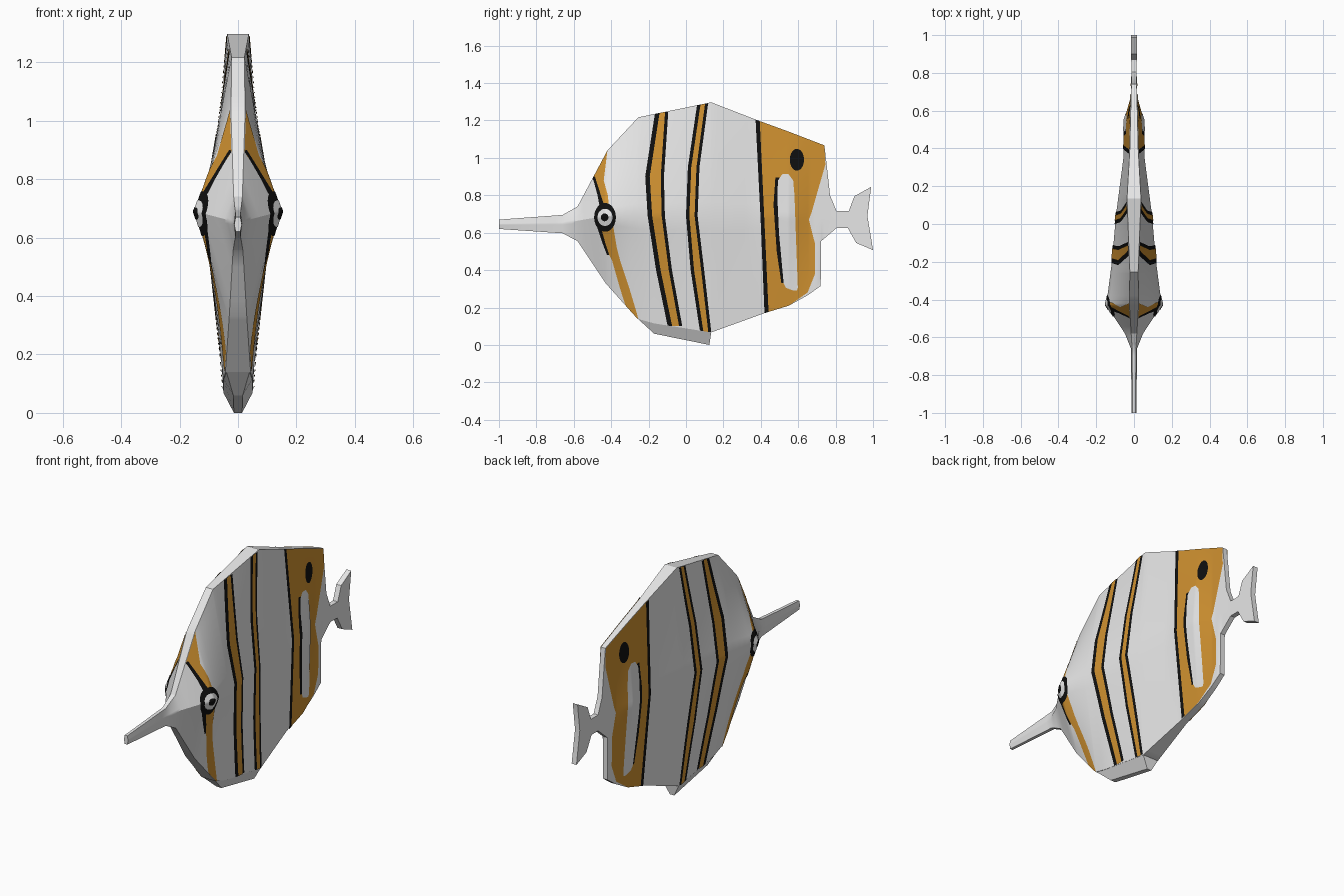
import bpy, bmesh, math

if "Cube" in bpy.data.objects:
    bpy.data.objects.remove(bpy.data.objects["Cube"])


def material(name, rgb):
    m = bpy.data.materials.new(name)
    m.diffuse_color = (*rgb, 1)
    m.use_nodes = True
    m.node_tree.nodes["Principled BSDF"].inputs["Base Color"].default_value = m.diffuse_color
    return m


WHITE = material("white", (0.8, 0.8, 0.8))
ORANGE = material("orange", (0.63, 0.285, 0.03))
BLACK = material("black", (0.005, 0.005, 0.005))


def make(name, verts, faces, mat, recalc=True):
    me = bpy.data.meshes.new(name)
    me.from_pydata(verts, [], faces)
    if recalc:
        bm = bmesh.new()
        bm.from_mesh(me)
        bmesh.ops.recalc_face_normals(bm, faces=bm.faces)
        bm.to_mesh(me)
        bm.free()
    me.materials.append(mat)
    ob = bpy.data.objects.new(name, me)
    bpy.context.collection.objects.link(ob)
    bpy.ops.object.select_all(action='DESELECT')
    ob.select_set(True)
    bpy.context.view_layer.objects.active = ob
    bpy.ops.object.shade_smooth_by_angle(angle=math.radians(30))
    return ob


def lerp(pts, v):
    """Piecewise linear lookup in a list of (key, value)."""
    if v <= pts[0][0]:
        return pts[0][1]
    for (a, fa), (b, fb) in zip(pts, pts[1:]):
        if v <= b:
            return fa + (fb - fa) * (v - a) / (b - a)
    return pts[-1][1]


# Body curves along y: outline, ridge height, half widths
TOP = [(-1, .67), (-.66, .695), (-.58, .74), (-.42, 1.04), (-.255, 1.217), (.135, 1.297),
       (.385, 1.2), (.55, 1.14), (.74, 1.067), (.752, .965), (.77, .8), (.805, .715), (.87, .715)]
BOT = [(-1, .62), (-.66, .597), (-.58, .555), (-.43, .33), (-.26, .14), (-.17, .115),
       (.135, .067), (.42, .17), (.55, .21), (.65, .265), (.72, .315), (.723, .555),
       (.805, .625), (.87, .625)]
MID = [(-1, .645), (-.66, .65), (-.43, .69), (.5, .69), (.8, .67)]
WIDE = [(-1, .013), (-.66, .016), (-.58, .048), (-.43, .147), (-.2, .117), (.05, .095),
        (.35, .056), (.55, .05), (.66, .018), (.8, .014)]
RIM_TOP = [(-1, .008), (-.66, .01), (-.43, .024), (-.255, .022), (.135, .037), (.4, .022), (.74, .014)]
RIM_BOT = [(-1, .008), (-.66, .01), (-.43, .03), (-.17, .05), (.13, .05), (.4, .022), (.74, .014)]


def half_width(y, z):
    m, w = lerp(MID, y), lerp(WIDE, y)
    end, rim = (lerp(TOP, y), lerp(RIM_TOP, y)) if z > m else (lerp(BOT, y), lerp(RIM_BOT, y))
    t = min(1, abs(z - m) / max(1e-6, abs(end - m)))
    return w + (rim - w) * t


# Body with snout and tail root
knots = sorted({p[0] for c in (TOP, BOT, MID, WIDE, RIM_TOP, RIM_BOT) for p in c})
ys = []
for a, b in zip(knots, knots[1:]):
    n = max(1, math.ceil((b - a) / .04))
    ys += [a + (b - a) * i / n for i in range(n)]
ys.append(knots[-1])
N = 8
verts, faces = [], []
for y in ys:
    b, m, t = lerp(BOT, y), lerp(MID, y), lerp(TOP, y)
    zs = [b + (m - b) * i / N for i in range(N)] + [m + (t - m) * i / N for i in range(N + 1)]
    verts += [(half_width(y, z), y, z) for z in zs]
    verts += [(-half_width(y, z), y, z) for z in reversed(zs)]
R = 2 * (2 * N + 1)
for s in range(len(ys) - 1):
    for k in range(R):
        l = (k + 1) % R
        faces.append((s * R + k, s * R + l, (s + 1) * R + l, (s + 1) * R + k))
faces += [tuple(range(R)), tuple(range((len(ys) - 1) * R, len(ys) * R))]
make("body", verts, faces, WHITE)


def plate(name, outline):
    """Closed slab from (y, z, half width) outline points."""
    n = len(outline)
    v = [(s * w, y, z) for s in (1, -1) for y, z, w in outline]
    f = [tuple(range(n)), tuple(range(n, 2 * n))]
    f += [(i, (i + 1) % n, n + (i + 1) % n, n + i) for i in range(n)]
    return make(name, v, f, WHITE)


# Tail fin and belly keel
plate("tail_fin", [(y, z, .015) for y, z in (
    (.86, .715), (.87, .715), (.9, .795), (.99, .845), (.97, .69), (1, .507),
    (.91, .545), (.865, .625), (.86, .625))])
plate("belly_keel", [(-.26, .142, .04), (-.17, .06, .016), (.125, 0, .014),
                     (.135, .069, .05), (-.17, .117, .05)])


def marking(name, rows, mat, lift):
    """Painted patch on both flanks; rows are (z, y start, y end), rising."""
    left = [(r[0], r[1]) for r in rows]
    right = [(r[0], r[2]) for r in rows]
    zs = []
    for a, b in zip(rows, rows[1:]):
        n = max(1, math.ceil((b[0] - a[0]) / .02))
        zs += [a[0] + (b[0] - a[0]) * i / n for i in range(n)]
    zs.append(rows[-1][0])
    cols = max(2, math.ceil(max(r[2] - r[1] for r in rows) / .007))
    v, f = [], []
    for side in (1, -1):
        base = len(v)
        for z in zs:
            y0, y1 = lerp(left, z), lerp(right, z)
            for j in range(cols + 1):
                y = y0 + (y1 - y0) * j / cols
                zc = min(max(z, lerp(BOT, y)), lerp(TOP, y))
                v.append((side * (half_width(y, zc) + lift), y, zc))
        for i in range(len(zs) - 1):
            for j in range(cols):
                a = base + i * (cols + 1) + j
                q = (a, a + 1, a + cols + 2, a + cols + 1)
                f.append(q if side > 0 else q[::-1])
    make(name, v, f, mat, recalc=False)


def oval(name, y, z, ry, rz, mat, lift):
    angles = [math.pi * i / 20 for i in range(21)]
    marking(name, [(z - rz * math.cos(a), y - ry * math.sin(a), y + ry * math.sin(a))
                   for a in angles], mat, lift)


def stripe(name, rows, l, r):
    """Orange band with black borders of width l and r."""
    marking(name + "_border", rows, BLACK, .003)
    marking(name, [(z, a + l, b - r) for z, a, b in rows], ORANGE, .0045)


# Flank stripes
stripe("front_stripe", [(.1, -.098, -.02), (.4, -.16, -.075), (.69, -.205, -.113),
                        (.9, -.218, -.118), (1.245, -.165, -.095)], .024, .017)
stripe("middle_stripe", [(.07, .075, .135), (.4, .025, .097), (.69, 0, .062),
                         (.95, .01, .072), (1.29, .06, .118)], .018, .016)

# Rear patch with its border, pale window and spot
marking("rear_patch", [(.16, .43, .432), (.21, .428, .55), (.28, .425, .65), (.38, .42, .69),
                       (.54, .413, .69), (.67, .405, .657), (.71, .404, .672), (.86, .396, .715),
                       (.965, .39, .745), (1.067, .387, .74), (1.14, .383, .56),
                       (1.205, .38, .4)], ORANGE, .003)
marking("rear_patch_border", [(.165, .42, .442), (.69, .398, .418), (1.205, .372, .394)], BLACK, .0045)
marking("window_border", [(.33, .51, .525), (.5, .485, .515), (.75, .468, .495), (.895, .478, .5)],
        BLACK, .0045)
marking("rear_window", [(.29, .575, .592), (.305, .535, .598), (.33, .522, .597), (.6, .497, .587),
                        (.8, .488, .58), (.88, .492, .573), (.913, .515, .548)], WHITE, .006)
oval("rear_spot", .593, .99, .038, .058, BLACK, .0045)

# Face band
marking("upper_face_band", [(.72, -.45, -.41), (.8, -.46, -.418), (.88, -.495, -.44),
                            (.92, -.498, -.435), (1.04, -.43, -.42)], ORANGE, .003)
marking("upper_band_border", [(.74, -.462, -.435), (.8, -.473, -.455), (.9, -.5, -.487)], BLACK, .0045)
marking("lower_face_band", [(.14, -.265, -.255), (.2, -.32, -.272), (.3, -.352, -.302),
                            (.45, -.395, -.352), (.52, -.43, -.37), (.64, -.465, -.39)], ORANGE, .003)
marking("lower_band_border", [(.48, -.422, -.41), (.54, -.445, -.43), (.63, -.475, -.455)], BLACK, .0045)

# Eye
oval("eye_rim", -.433, .682, .058, .077, BLACK, .005)
oval("eye_white", -.433, .682, .04, .046, WHITE, .0065)
oval("pupil", -.435, .682, .02, .021, BLACK, .008)
